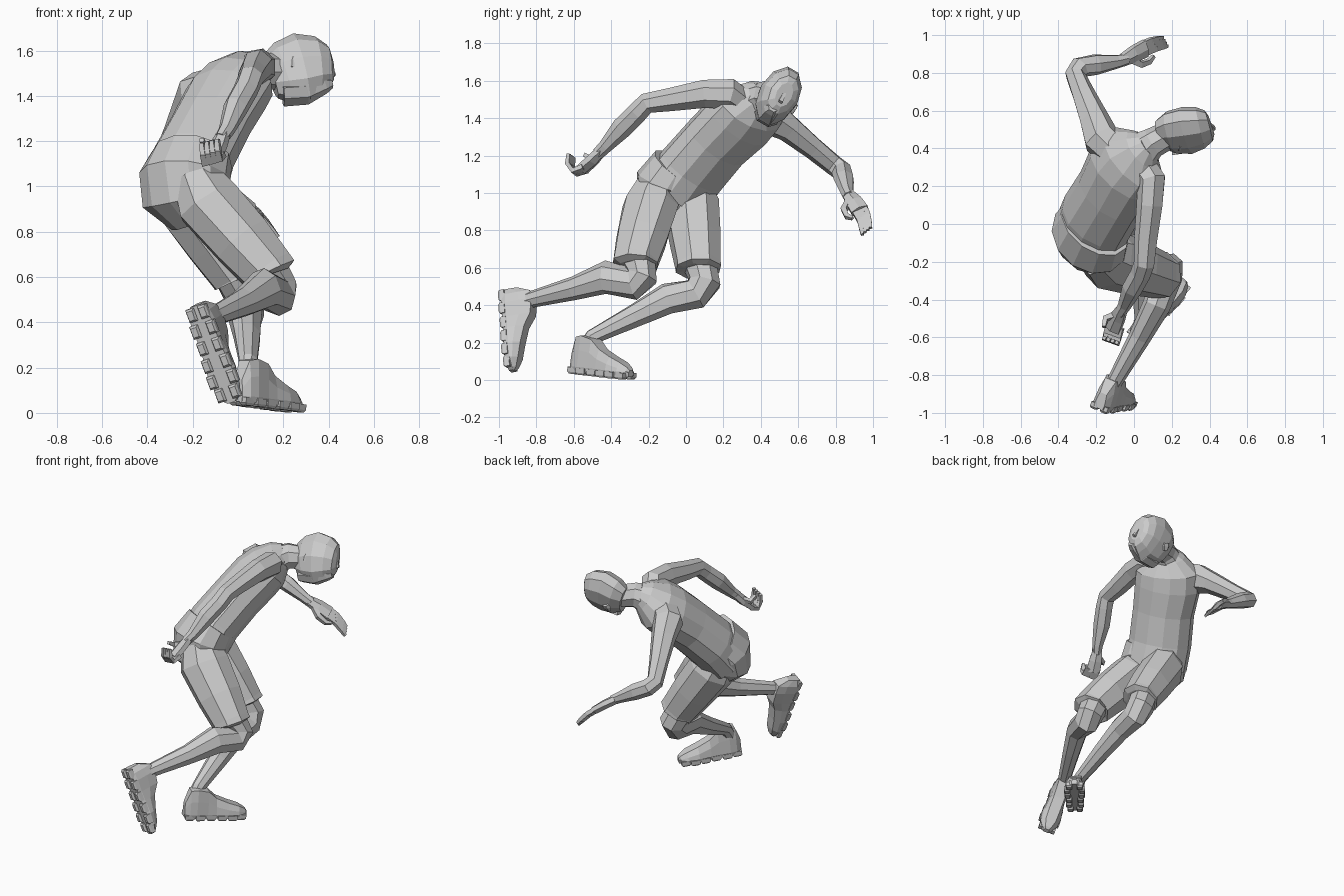
import bpy, bmesh, math
from mathutils import Vector as V


def make(name, bm):
    bmesh.ops.recalc_face_normals(bm, faces=bm.faces)
    me = bpy.data.meshes.new(name)
    bm.to_mesh(me)
    bm.free()
    ob = bpy.data.objects.new(name, me)
    bpy.context.collection.objects.link(ob)
    return ob


def skin(bm, rings):
    """Bridge matching rings of points and cap both ends."""
    loops = [[bm.verts.new(p) for p in r] for r in rings]
    n = len(loops[0])
    for a, b in zip(loops, loops[1:]):
        for i in range(n):
            j = (i + 1) % n
            bm.faces.new((a[i], a[j], b[j], b[i]))
    bm.faces.new(loops[0])
    bm.faces.new(loops[-1])


def tube(name, stations, side, n=8, bm=None):
    """Stations are (x, y, z, half width along side, half depth)."""
    own = bm is None
    bm = bm or bmesh.new()
    pts = [V(s[:3]) for s in stations]
    rings = []
    for k, s in enumerate(stations):
        t = V()
        if k:
            t += (pts[k] - pts[k - 1]).normalized()
        if k < len(pts) - 1:
            t += (pts[k + 1] - pts[k]).normalized()
        t.normalize()
        w = V(side)
        w = (w - t * w.dot(t)).normalized()
        d = t.cross(w)
        rings.append([pts[k] + w * s[3] * math.cos(a) + d * s[4] * math.sin(a)
                      for a in [(i + .5) * math.tau / n for i in range(n)]])
    skin(bm, rings)
    return make(name, bm) if own else bm


LEFT = (-.7, .64, -.32)

# Torso and pelvis
tube("torso", [(-.235, -.06, 1.0, .21, .17), (-.2, .03, 1.12, .208, .168),
               (-.12, .16, 1.27, .205, .163), (-.055, .28, 1.385, .22, .165),
               (-.005, .345, 1.45, .215, .15), (.045, .395, 1.51, .12, .105),
               (.08, .42, 1.53, .07, .07)], LEFT, 12)
tube("shorts_seat", [(-.19, -.06, .86, .12, .11), (-.235, -.08, .95, .205, .175),
                     (-.235, -.07, 1.04, .222, .186), (-.205, -.01, 1.12, .205, .165)], LEFT, 12)

# Shorts legs, with folded hems
tube("left_shorts_leg", [(-.27, .0, 1.03, .11, .13), (-.22, .03, .92, .14, .16),
                         (-.1, .05, .75, .135, .145), (-.005, .065, .61, .122, .127),
                         (.004, .066, .595, .124, .129), (.006, .066, .59, .09, .09)], LEFT, 8)
tube("right_shorts_leg", [(-.19, -.16, 1.05, .1, .12), (-.13, -.19, .93, .14, .165),
                          (.02, -.235, .76, .138, .15), (.13, -.27, .63, .127, .127),
                          (.138, -.272, .618, .129, .129), (.14, -.272, .612, .09, .09)], LEFT, 8)

# Bare knees, calves and ankles
tube("left_lower_leg", [(-.03, .07, .63, .09, .095), (.025, .1, .52, .09, .09),
                        (.035, .05, .46, .085, .09), (.03, -.1, .435, .075, .088),
                        (.04, -.28, .34, .06, .065), (.045, -.5, .23, .042, .045),
                        (.04, -.54, .17, .04, .045)], LEFT, 8)
tube("right_lower_leg", [(.12, -.26, .65, .095, .1), (.178, -.235, .55, .088, .088),
                         (.17, -.28, .515, .085, .09), (.12, -.43, .55, .072, .092),
                         (.03, -.6, .49, .058, .065), (-.1, -.83, .43, .042, .045),
                         (-.13, -.89, .41, .04, .045)], LEFT, 8)


def shoe(side, heel, toe, up, lift):
    heel, toe, up = V(heel), V(toe), V(up)
    f = (toe - heel)
    length = f.length
    f.normalize()
    up = (up - f * up.dot(f)).normalized()
    r = f.cross(up)
    bm = bmesh.new()
    # length fraction, sole half width, height, top half width
    prof = [(-.03, .028, .1, .02), (.05, .05, .19, .032), (.16, .058, .2, .045),
            (.34, .055, .185, .042), (.48, .058, .135, .036), (.68, .068, .1, .036),
            (.86, .06, .075, .034), (.97, .036, .05, .02), (1, .02, .035, .012)]
    rings = []
    for s, w, h, tw in prof:
        h *= lift
        c = heel + f * s * length
        rings.append([c + r * a + up * b for a, b in
                      ((-w * .9, 0), (w * .9, 0), (w, .025), (w * .9, h * .6),
                       (tw, h), (-tw, h), (-w * .9, h * .6), (-w, .025))])
    skin(bm, rings)
    make(side + "_shoe", bm)
    # Lugs around the sole
    bm = bmesh.new()
    for s, w in ((.05, .03), (.22, .04), (.4, .038), (.58, .046), (.75, .05), (.9, .036)):
        for sg in (-1, 1):
            c = heel + f * s * length + r * sg * w
            skin(bm, [[c + f * a * k + r * b * k + up * z
                       for a, b in ((-.03, -.02), (.03, -.02), (.03, .02), (-.03, .02))]
                      for z, k in ((.02, 1), (-.005, 1), (-.016, .7))])
    make(side + "_shoe_lugs", bm)


shoe("left", (.005, -.595, .05), (.265, -.295, .016), (0, 0, 1), .97)
shoe("right", (-.185, -.975, .46), (-.03, -.94, .045), (.36, .93, .12), .85)

# Arms
tube("right_arm", [(.03, .32, 1.47, .08, .07), (.095, .23, 1.53, .078, .085),
                   (.085, .1, 1.53, .072, .077), (.065, -.08, 1.5, .064, .064),
                   (.055, -.21, 1.48, .057, .057), (.035, -.26, 1.43, .056, .057),
                   (-.01, -.34, 1.35, .055, .058), (-.05, -.43, 1.25, .036, .038),
                   (-.075, -.47, 1.21, .03, .034)], (1, 0, 0), 7)
tube("left_arm", [(-.06, .34, 1.45, .09, .09), (-.175, .45, 1.41, .1, .1),
                  (-.21, .55, 1.345, .075, .082), (-.265, .68, 1.24, .061, .064),
                  (-.31, .79, 1.15, .056, .057), (-.285, .83, 1.12, .056, .058),
                  (-.2, .845, 1.075, .052, .058), (-.09, .86, 1.01, .036, .038),
                  (-.04, .87, .98, .034, .03)], (.1, .5, .8), 7)


def hand(name, palm, fingers, thumb, side, spread):
    bm = tube("", palm, side, 6, bmesh.new())
    for k in range(4):
        o = V(spread) * (k - 1.5)
        tube("", [tuple(V(p[:3]) + o) + (p[3], p[3]) for p in fingers], side, 4, bm)
    tube("", thumb, side, 4, bm)
    make(name, bm)


# Hands
hand("right_hand",
     [(-.065, -.45, 1.23, .034, .03), (-.09, -.5, 1.175, .048, .032),
      (-.115, -.555, 1.125, .052, .028)],
     [(-.1, -.54, 1.13, .018), (-.115, -.595, 1.11, .018), (-.12, -.62, 1.15, .017),
      (-.125, -.615, 1.2, .013)],
     [(-.1, -.48, 1.19, .022, .022), (-.15, -.5, 1.18, .02, .02),
      (-.16, -.545, 1.205, .014, .014)],
     (.85, -.4, .3), (.022, -.008, .006))
hand("left_hand",
     [(-.06, .868, .99, .036, .03), (.0, .9, .95, .05, .03), (.06, .93, .905, .055, .026)],
     [(.05, .928, .91, .019), (.1, .95, .87, .018), (.14, .96, .825, .016),
      (.165, .965, .795, .011)],
     [(-.02, .87, .955, .022, .022), (.035, .845, .91, .022, .022),
      (.08, .86, .875, .018, .018), (.105, .89, .865, .012, .012)],
     (-.3, .8, .5), (-.008, .015, .012))

# Neck and head, the head lofted from nape to face
tube("neck", [(.02, .37, 1.48, .12, .1), (.1, .43, 1.515, .08, .085),
              (.17, .465, 1.505, .075, .078), (.25, .49, 1.49, .07, .075)], LEFT, 8)
tube("head", [(.145, .475, 1.485, .11, .07), (.2, .485, 1.5, .15, .1),
              (.28, .495, 1.52, .172, .108), (.35, .51, 1.528, .145, .1),
              (.395, .52, 1.525, .11, .075), (.41, .525, 1.525, .07, .045)],
     (0, .5, .87), 10)
# Jaw and chin
tube("chin", [(.2, .425, 1.4, .04, .07), (.3, .435, 1.41, .045, .065),
              (.38, .455, 1.445, .035, .045), (.412, .465, 1.455, .022, .028)],
     (0, .5, .87), 6)
tube("nose", [(.4, .53, 1.54, .008, .01), (.42, .508, 1.495, .016, .016),
              (.4, .498, 1.48, .012, .014)], (1, .17, 0), 4)
for side, c in (("left", V((.21, .578, 1.455))), ("right", V((.245, .41, 1.55)))):
    tube(side + "_ear", [tuple(c + V((-.005, -.014, -.026))) + (.015, .012),
                         tuple(c) + (.03, .016),
                         tuple(c + V((.005, .01, .018))) + (.026, .014)], (1, .17, 0), 5)
